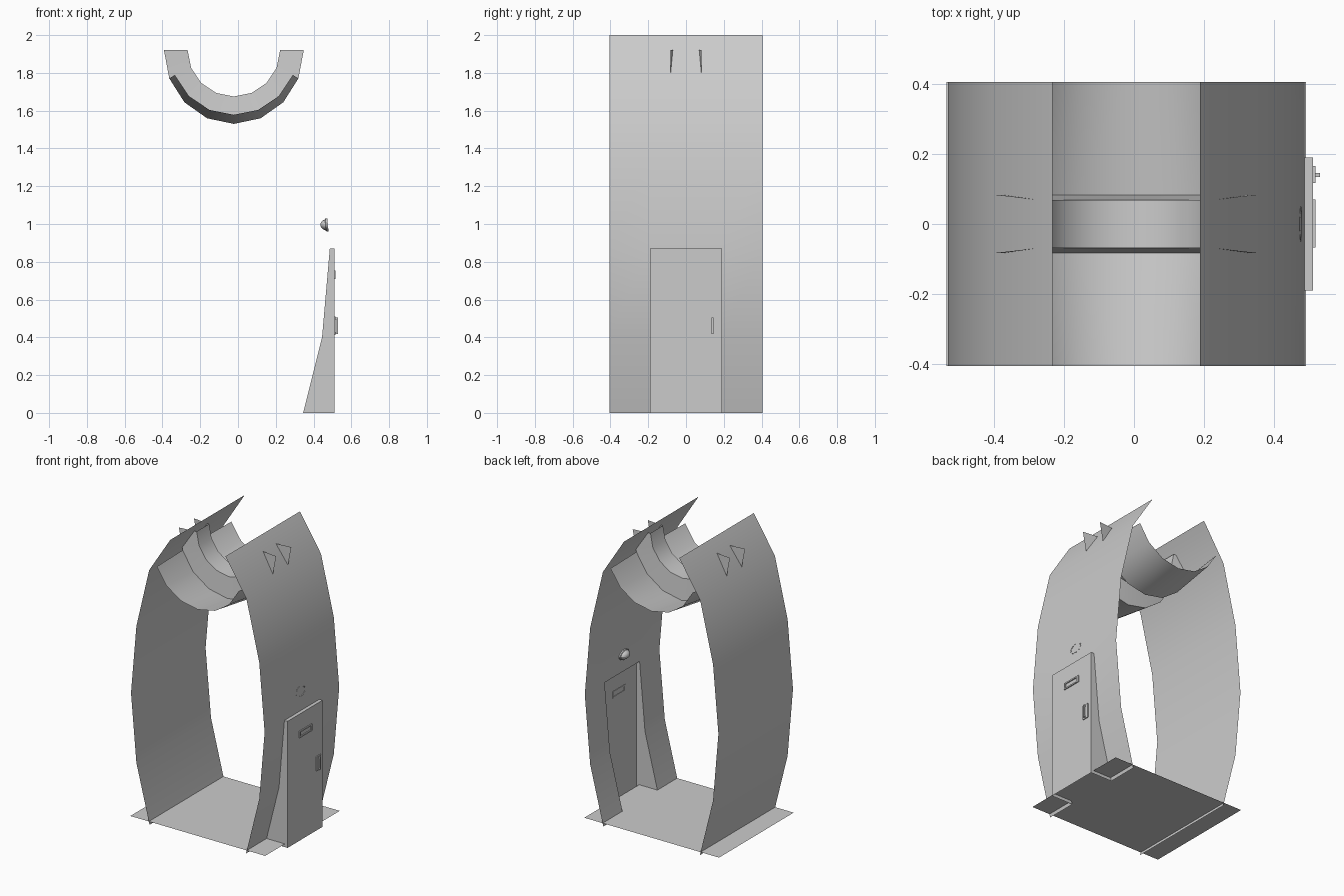
import bpy, math

if "Cube" in bpy.data.objects:
    bpy.data.objects.remove(bpy.data.objects["Cube"])

CX = -0.022      # middle line of the shell
HALF = 0.405     # half depth of the shell
DOOR_Y, DOOR_X, DOOR_Z = 0.19, 0.51, 0.87
WALL = [(.367, 0), (.467, .4), (.508, .87), (.467, 1.34), (.37, 1.75), (.21, 2.0)]


def make(name, verts, faces, smooth=None):
    me = bpy.data.meshes.new(name)
    me.from_pydata(verts, [], faces)
    me.update()
    ob = bpy.data.objects.new(name, me)
    bpy.context.collection.objects.link(ob)
    if smooth:
        bpy.ops.object.select_all(action='DESELECT')
        ob.select_set(True)
        bpy.context.view_layer.objects.active = ob
        bpy.ops.object.shade_smooth_by_angle(angle=math.radians(smooth))
    return ob


def grid(name, rows, smooth=None, skip=lambda i, j: False):
    """Sheet through rows of points, leaving out skipped cells."""
    n = len(rows[0])
    faces = [(i * n + j, i * n + j + 1, (i + 1) * n + j + 1, (i + 1) * n + j)
             for i in range(len(rows) - 1) for j in range(n - 1) if not skip(i, j)]
    return make(name, [p for r in rows for p in r], faces, smooth)


def boxes(name, spans):
    """Several boxes in one object, each given as (x0, x1, y0, y1, z0, z1)."""
    verts, faces = [], []
    for x0, x1, y0, y1, z0, z1 in spans:
        b = len(verts)
        verts += [(x, y, z) for x in (x0, x1) for y in (y0, y1) for z in (z0, z1)]
        faces += [tuple(b + k for k in f) for f in
                  ((0, 1, 3, 2), (4, 6, 7, 5), (0, 4, 5, 1), (2, 3, 7, 6), (0, 2, 6, 4), (1, 5, 7, 3))]
    return make(name, verts, faces)


# Bowed side walls, the right one open behind the door
ys = [-HALF, -DOOR_Y, DOOR_Y, HALF]
for side, name in ((-1, "left_wall"), (1, "right_wall")):
    rows = [[(CX + side * x, side * y, z) for y in ys] for x, z in WALL]
    grid(name, rows, 30, lambda i, j: side > 0 and i < 2 and j == 1)

# Floor sheet
make("floor", [(x, y, .022) for x, y in
               ((-.535, -HALF), (.49, -HALF), (.49, HALF), (-.535, HALF))], [(0, 1, 2, 3)])

# Door box: two cheeks, a lintel and the door leaf
cheek = [(CX + x, z) for x, z in WALL[:3]] + [(DOOR_X, DOOR_Z), (DOOR_X, 0)]
verts = [(x, y, z) for y in (-DOOR_Y, DOOR_Y) for x, z in cheek]
make("door", verts, [(4, 3, 2, 1, 0), (5, 6, 7, 8, 9), (2, 3, 8, 7), (3, 4, 9, 8)])

# Slot frame on the door
a, b = DOOR_X - .003, DOOR_X + .007
boxes("door_slot", [(a, b, -.067, .07, .709, .718), (a, b, -.067, .07, .746, .755),
                    (a, b, -.067, -.055, .718, .746), (a, b, .058, .07, .718, .746)])

# Pull handle with back plate
boxes("door_handle", [(a, b, .117, .165, .412, .51),
                      (b, .53, .134, .146, .418, .428), (b, .53, .134, .146, .494, .504),
                      (.522, .53, .134, .146, .428, .494)])


def arc(y, rx, rz, first=0):
    """Lower half ellipse in eight steps, trimmed by `first` steps at both ends."""
    return [(CX - rx * math.cos(k * math.pi / 8), y, 1.92 - rz * math.sin(k * math.pi / 8))
            for k in range(first, 9 - first)]


# Central hoop: inner band with a flange on both edges
grid("hoop", [arc(-.082, .37, .39), arc(-.068, .245, .245),
              arc(.068, .245, .245), arc(.082, .37, .39)], 40)

# Trough sheets tapering from the hoop to the front and back
for s, name in ((-1, "front_trough"), (1, "back_trough")):
    grid(name, [arc(s * .082, .37, .39, 1), arc(s * HALF, .338, .342, 1)], 40)

# Oval lamp dome on the inside of the right wall
rings = []
for t in range(6):
    u = t / 5 * math.pi / 2
    rings.append([(.472 - .036 * math.sin(u) - .06 * .03 * math.cos(u) * math.sin(v),
                   .045 * math.cos(u) * math.cos(v), .995 + .03 * math.cos(u) * math.sin(v))
                  for v in [k * math.pi / 8 for k in range(17)]])
grid("lamp", rings, 40)

# Thin rim round the lamp
rim = []
for x, k in ((.476, 1.12), (.466, 1.12), (.463, 1.0), (.476, 1.0)):
    rim.append([(x - .003 * math.sin(v), .045 * k * math.cos(v), .995 + .031 * k * math.sin(v))
                for v in [m * math.pi / 8 for m in range(17)]])
grid("lamp_rim", rim, 40)
